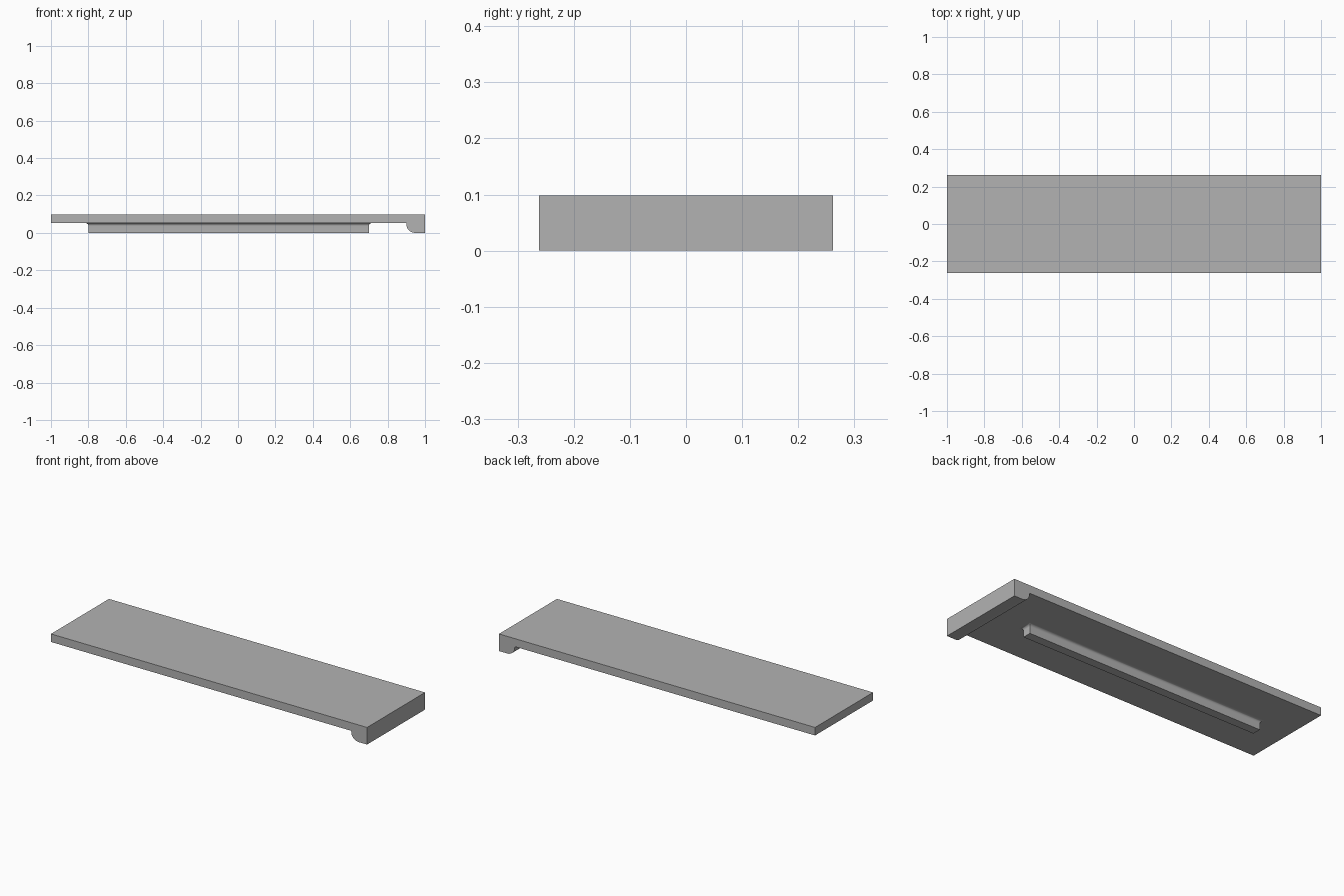
import bpy, bmesh, math

if "Cube" in bpy.data.objects:
    bpy.data.objects.remove(bpy.data.objects["Cube"])

TOP, UNDER, HALF_Y = 0.098, 0.052, 0.262

grey = bpy.data.materials.new("plain_grey")
grey.diffuse_color = (0.45, 0.45, 0.45, 1)
grey.use_nodes = True
grey.node_tree.nodes["Principled BSDF"].inputs["Base Color"].default_value = grey.diffuse_color


def finish(name, bm):
    bmesh.ops.recalc_face_normals(bm, faces=bm.faces)
    mesh = bpy.data.meshes.new(name)
    bm.to_mesh(mesh)
    bm.free()
    obj = bpy.data.objects.new(name, mesh)
    bpy.context.collection.objects.link(obj)
    mesh.materials.append(grey)
    bpy.ops.object.select_all(action='DESELECT')
    obj.select_set(True)
    bpy.context.view_layer.objects.active = obj
    bpy.ops.object.shade_smooth_by_angle(angle=math.radians(35))
    return obj


def loft(name, rings):
    """Skin a stack of matching rings and cap both ends."""
    bm = bmesh.new()
    loops = [[bm.verts.new(p) for p in ring] for ring in rings]
    for a, b in zip(loops, loops[1:]):
        for i in range(len(a)):
            j = (i + 1) % len(a)
            bm.faces.new((a[i], a[j], b[j], b[i]))
    bm.faces.new(loops[0])
    bm.faces.new(loops[-1])
    return finish(name, bm)


# Shelf board with a rounded lip under its right end
r = 0.047
profile = [(-1, TOP), (-1, UNDER), (0.9, UNDER)]
for i in range(9):
    a = math.pi + i * math.pi / 16
    profile.append((0.9 + r + r * math.cos(a), r + r * math.sin(a)))
profile += [(1, 0), (1, TOP)]
loft("board_with_lip", [[(x, y, z) for x, z in profile] for y in (-HALF_Y, HALF_Y)])

# Long rib under the board, flaring into it with a small fillet
f = 0.015
levels = [(0, 0)]
for i in range(7):
    a = i * math.pi / 12
    levels.append((f * (1 - math.cos(a)), UNDER - f + f * math.sin(a)))
levels.append((f, UNDER + 0.01))


def rib_ring(d, z):
    x0, x1, w = -0.8 - d, 0.7 + d, 0.025 + d
    return [(x0, -w, z), (x1, -w, z), (x1, w, z), (x0, w, z)]


loft("underside_rib", [rib_ring(d, z) for d, z in levels])
